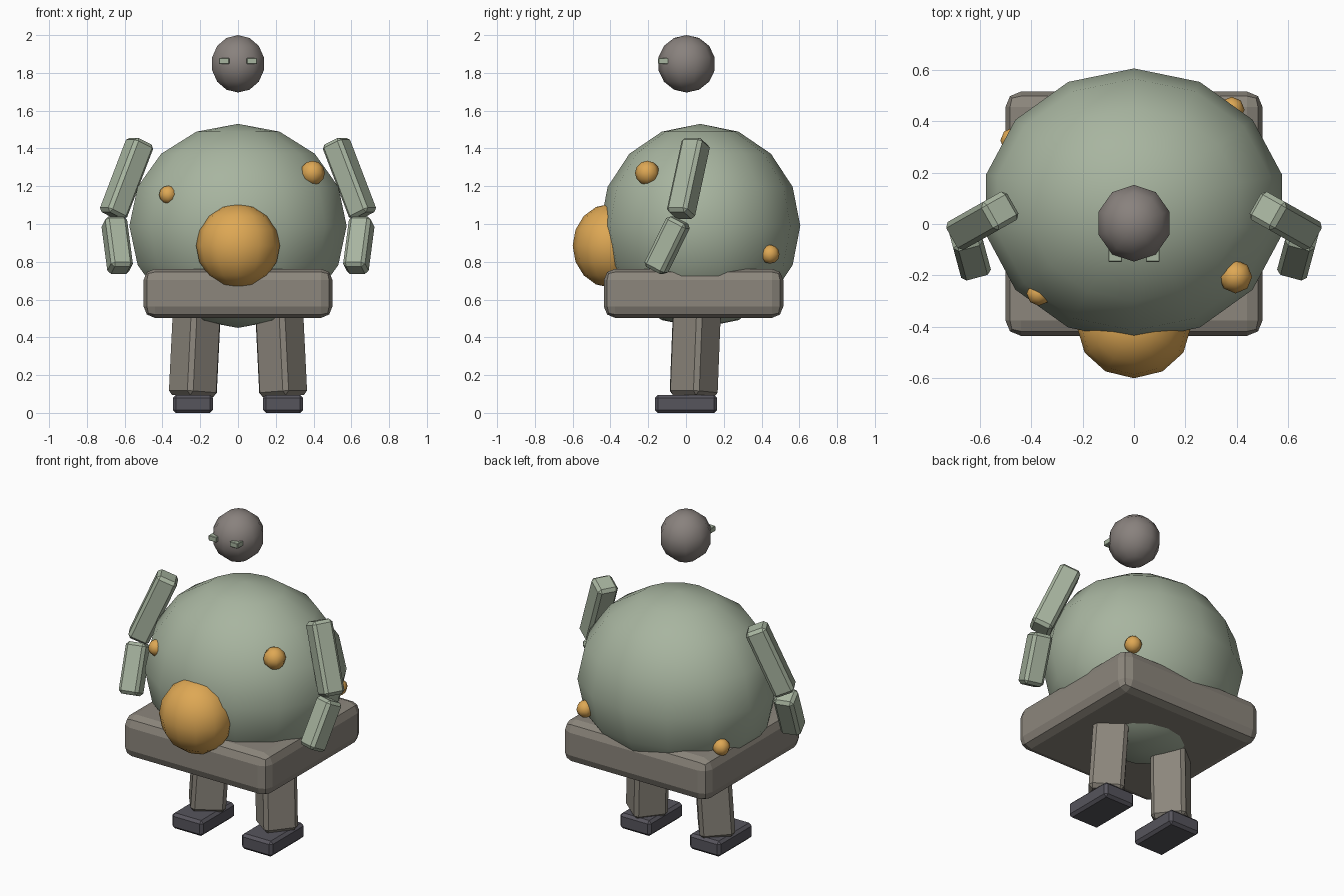
import bpy, bmesh, math
from mathutils import Vector, Matrix

if "Cube" in bpy.data.objects:
    bpy.data.objects.remove(bpy.data.objects["Cube"])


def material(name, rgb):
    m = bpy.data.materials.new(name)
    m.diffuse_color = (*rgb, 1)
    m.use_nodes = True
    m.node_tree.nodes["Principled BSDF"].inputs["Base Color"].default_value = m.diffuse_color
    return m


GREEN = material("sage_green", (0.39, 0.46, 0.35))
STONE = material("warm_grey", (0.262, 0.239, 0.202))
HEAD = material("head_grey", (0.25, 0.222, 0.207))
ORANGE = material("amber", (0.73, 0.39, 0.089))
DARK = material("dark_slate", (0.093, 0.089, 0.107))


def finish(name, bm, mat, matrix, smooth=False):
    me = bpy.data.meshes.new(name)
    bm.to_mesh(me)
    bm.free()
    me.transform(matrix)
    for p in me.polygons:
        p.use_smooth = smooth
    me.materials.append(mat)
    ob = bpy.data.objects.new(name, me)
    bpy.context.collection.objects.link(ob)
    return ob


def ball(name, centre, radii, segs, rings, mat):
    bm = bmesh.new()
    bmesh.ops.create_uvsphere(bm, u_segments=segs, v_segments=rings, radius=1)
    mtx = Matrix.Translation(centre) @ Matrix.Diagonal((*radii, 1))
    return finish(name, bm, mat, mtx, True)


def box(name, centre, size, bevel, mat, segs=1, rot=Matrix.Identity(4)):
    bm = bmesh.new()
    bmesh.ops.create_cube(bm, size=1)
    bmesh.ops.scale(bm, vec=size, verts=bm.verts)
    if bevel:
        bmesh.ops.bevel(bm, geom=bm.edges[:], offset=bevel, segments=segs,
                        profile=0.5, affect='EDGES')
    return finish(name, bm, mat, Matrix.Translation(centre) @ rot)


def limb(name, a, b, width, bevel, mat):
    # bevelled square bar running from point a to point b
    a, b = Vector(a), Vector(b)
    d = b - a
    rot = d.to_track_quat('Z', 'Y').to_matrix().to_4x4()
    return box(name, (a + b) / 2, (width, width, d.length), bevel, mat, 1, rot)


# Round body, floating head and belly ball
ball("body", (0, 0.075, 0.99), (0.59, 0.53, 0.54), 14, 8, GREEN)
ball("head", (0, 0.003, 1.848), (0.148, 0.153, 0.152), 10, 7, HEAD)
ball("belly_ball", (0, -0.40, 0.885), (0.222, 0.2, 0.222), 12, 8, ORANGE)

# Hip slab the body rests in
box("hip_slab", (0, 0.04, 0.633), (1.0, 0.95, 0.26), 0.06, STONE, 2)

# Mirrored parts
for side, s in (("left", -1), ("right", 1)):
    box(side + "_eye", (s * 0.073, -0.112, 1.862), (0.054, 0.07, 0.032), 0.003, GREEN)
    limb(side + "_upper_arm", (s * 0.515, 0.055, 1.438), (s * 0.665, -0.03, 1.045),
         0.125, 0.018, GREEN)
    limb(side + "_lower_arm", (s * 0.657, -0.035, 1.02), (s * 0.622, -0.165, 0.755),
         0.12, 0.018, GREEN)
    limb(side + "_leg", (s * 0.215, 0.06, 0.6), (s * 0.24, 0.04, 0.09),
         0.2, 0.022, STONE)
    box(side + "_foot", (s * 0.239, 0, 0.048), (0.212, 0.33, 0.096), 0.016, DARK)

# Small spots on the body
spots = [((0.395, -0.205, 1.27), 0.065), ((-0.37, -0.27, 1.155), 0.048),
         ((0.38, 0.445, 0.84), 0.05), ((-0.47, 0.325, 0.785), 0.05)]
for i, (centre, r) in enumerate(spots):
    ball("spot_%d" % (i + 1), centre, (r, r, r), 8, 6, ORANGE)
